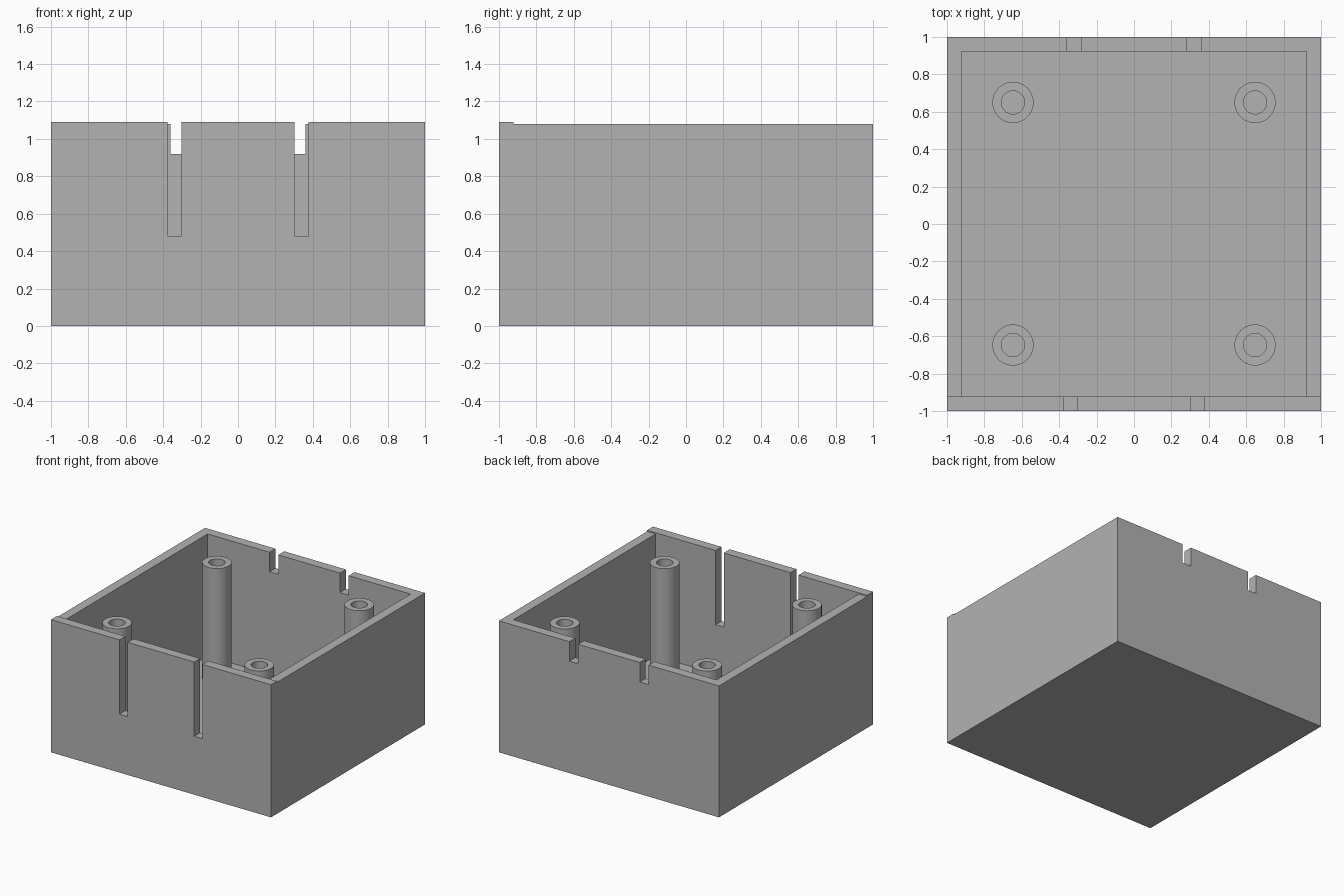
import bpy
import bmesh
from math import radians
from mathutils import Matrix, Vector

HALF = 1.0          # half of the square footprint
INNER = 0.923       # half of the cavity
FLOOR = 0.077       # floor thickness
RIM, FRONT_RIM = 1.08, 1.09
POST_TOP = 1.025

cube = bpy.data.objects.get("Cube")
if cube:
    bpy.data.objects.remove(cube, do_unlink=True)

grey = bpy.data.materials.new("grey plastic")
grey.use_nodes = True
colour = (0.45, 0.45, 0.45, 1)
grey.diffuse_color = colour
grey.node_tree.nodes["Principled BSDF"].inputs["Base Color"].default_value = colour


def add_object(name, bm):
    bmesh.ops.recalc_face_normals(bm, faces=bm.faces[:])
    mesh = bpy.data.meshes.new(name)
    bm.to_mesh(mesh)
    bm.free()
    mesh.materials.append(grey)
    obj = bpy.data.objects.new(name, mesh)
    bpy.context.collection.objects.link(obj)
    return obj


def add_box(name, low, high):
    low, high = Vector(low), Vector(high)
    bm = bmesh.new()
    place = Matrix.Translation((low + high) / 2) @ Matrix.Diagonal((*(high - low), 1))
    bmesh.ops.create_cube(bm, size=1, matrix=place)
    return add_object(name, bm)


def cut(target, cutter):
    cutter.hide_render = True
    mod = target.modifiers.new("cut", 'BOOLEAN')
    mod.operation = 'DIFFERENCE'
    mod.solver = 'EXACT'
    mod.object = cutter
    bpy.context.view_layer.objects.active = target
    bpy.ops.object.modifier_apply(modifier=mod.name)
    bpy.data.objects.remove(cutter, do_unlink=True)


# Box body: side profile with the slightly taller front wall, extruded across
profile = [(-HALF, 0), (HALF, 0), (HALF, RIM), (-INNER, RIM),
           (-INNER, FRONT_RIM), (-HALF, FRONT_RIM)]
bm = bmesh.new()
side = bm.faces.new([bm.verts.new((-HALF, y, z)) for y, z in profile])
swept = bmesh.ops.extrude_face_region(bm, geom=[side])["geom"]
bmesh.ops.translate(bm, vec=(2 * HALF, 0, 0),
                    verts=[v for v in swept if isinstance(v, bmesh.types.BMVert)])
body = add_object("box_body", bm)

# Open cavity
cut(body, add_box("cavity_cutter", (-INNER, -INNER, FLOOR), (INNER, INNER, 1.5)))

# Deep slots in the front wall, short slots in the back wall
for sign in (-1, 1):
    for centre, width, bottom, y0, y1 in ((0.34, 0.075, 0.48, -1.2, -0.8),
                                          (0.32, 0.08, 0.92, 0.8, 1.2)):
        x = sign * centre
        cut(body, add_box("slot_cutter", (x - width / 2, y0, bottom),
                          (x + width / 2, y1, 1.5)))


# Hollow screw posts: a wall profile spun around the post axis
def add_post(name, x, y, outer=0.11, inner=0.062):
    bm = bmesh.new()
    points = [(outer, FLOOR), (outer, POST_TOP), (inner, POST_TOP), (inner, FLOOR)]
    verts = [bm.verts.new((x + r, y, z)) for r, z in points]
    edges = [bm.edges.new(pair) for pair in zip(verts, verts[1:])]
    bmesh.ops.spin(bm, geom=verts + edges, cent=(x, y, 0), axis=(0, 0, 1),
                   angle=radians(360), steps=48)
    bmesh.ops.remove_doubles(bm, verts=bm.verts[:], dist=0.0005)
    post = add_object(name, bm)
    bpy.ops.object.select_all(action='DESELECT')
    post.select_set(True)
    bpy.context.view_layer.objects.active = post
    bpy.ops.object.shade_smooth_by_angle(angle=radians(30))


for x_name, x in (("left", 0.647), ("right", -0.647)):
    for y_name, y in (("front", -0.647), ("back", 0.65)):
        add_post(f"{y_name}_{x_name}_post", x, y)
